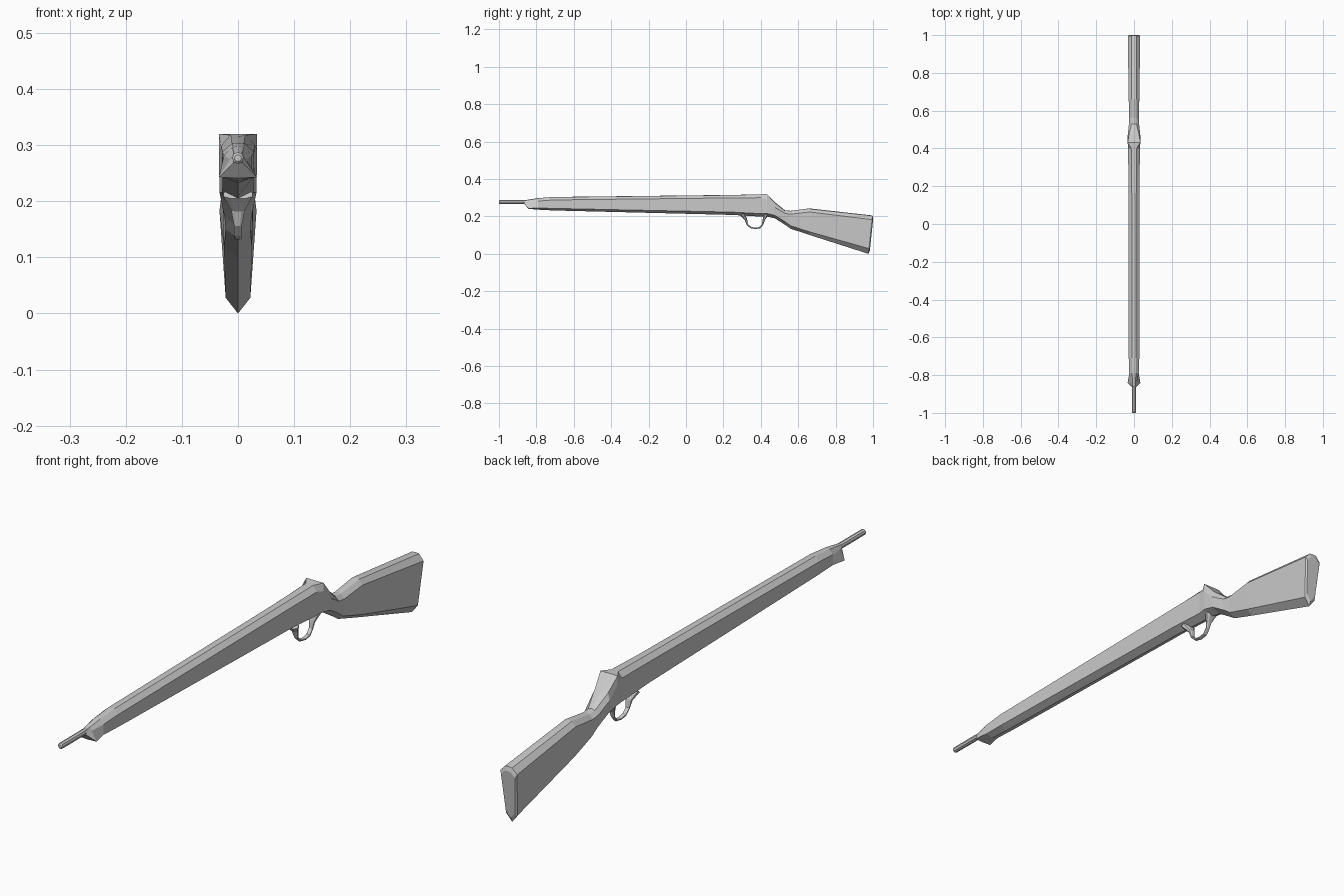
import bpy, bmesh
from mathutils import Vector, Matrix

if "Cube" in bpy.data.objects:
    bpy.data.objects.remove(bpy.data.objects["Cube"])


def loft(name, rings):
    """Skin a list of equal-length point rings and cap both ends."""
    bm = bmesh.new()
    vs = [[bm.verts.new(p) for p in r] for r in rings]
    n = len(vs[0])
    for a, b in zip(vs, vs[1:]):
        for i in range(n):
            j = (i + 1) % n
            bm.faces.new((a[i], a[j], b[j], b[i]))
    bm.faces.new(vs[0])
    bm.faces.new(vs[-1])
    bmesh.ops.recalc_face_normals(bm, faces=bm.faces)
    me = bpy.data.meshes.new(name)
    bm.to_mesh(me)
    bm.free()
    ob = bpy.data.objects.new(name, me)
    bpy.context.collection.objects.link(ob)
    return ob


# Stock and receiver: y, top z, then (half width, z) at three corners, bottom z
sections = [
    (-0.865, .286, .006, .285, .010, .279, .008, .269, .267),
    (-0.842, .290, .008, .288, .014, .275, .034, .243, .241),
    (-0.79, .298, .010, .296, .025, .282, .025, .245, .236),
    (-0.71, .304, .011, .303, .028, .288, .027, .243, .232),
    (0.25, .315, .012, .314, .030, .299, .028, .223, .208),
    (0.40, .318, .014, .318, .031, .300, .029, .215, .199),
    (0.432, .320, .034, .320, .034, .290, .033, .216, .199),
    (0.475, .276, .026, .273, .033, .248, .031, .206, .190),
    (0.53, .232, .013, .229, .027, .216, .024, .172, .155),
    (0.56, .230, .012, .227, .026, .212, .022, .150, .134),
    (0.66, .243, .013, .240, .028, .224, .025, .118, .101),
    (0.997, .205, .014, .203, .033, .183, .022, .028, .000),
]
rings = []
for y, zt, wt, z1, w, z2, wl, z3, zb in sections:
    half = [(wt, z1), (w, z2), (wl, z3)]
    pts = [(0, zt)] + half + [(0, zb)] + [(-a, b) for a, b in reversed(half)]
    lean = 0.105 if y > 0.9 else 0
    rings.append([(px, y + lean * (pz - zt), pz) for px, pz in pts])

# Butt plate: slightly smaller, raised end ring
mid = Vector((0, .986, .11))
rings.append([mid + (Vector(p) - mid) * .84 + Vector((0, .006, 0)) for p in rings[-1]])
loft("stock", rings)

# Barrel with a chamfered muzzle
bm = bmesh.new()
bmesh.ops.create_cone(bm, cap_ends=True, segments=8, radius1=.0105, radius2=.0105, depth=.2,
                      matrix=Matrix.Translation((0, -.9, .277)) @ Matrix.Rotation(1.5707963, 4, 'X'))
edges = [e for e in bm.edges if all(v.co.y < -.99 for v in e.verts)]
bmesh.ops.bevel(bm, geom=edges, offset=.004, segments=1, affect='EDGES')
me = bpy.data.meshes.new("barrel")
bm.to_mesh(me)
bm.free()
bpy.context.collection.objects.link(bpy.data.objects.new("barrel", me))

# Trigger guard: path of y, z, half width, half thickness
path = [(.300, .212, .026, .012), (.320, .185, .012, .007), (.327, .158, .007, .004),
        (.345, .141, .007, .004), (.370, .136, .007, .004), (.395, .140, .007, .004),
        (.410, .158, .007, .004), (.415, .180, .010, .006), (.428, .210, .022, .012)]
rings = []
for i, (y, z, w, t) in enumerate(path):
    a, b = path[max(i - 1, 0)], path[min(i + 1, len(path) - 1)]
    d = Vector((0, b[0] - a[0], b[1] - a[1])).normalized()
    nrm = Vector((0, -d.z, d.y))
    c = Vector((0, y, z))
    prof = [(w, .5), (w * .5, 1), (-w * .5, 1), (-w, .5), (-w, -.5), (-w * .5, -1), (w * .5, -1), (w, -.5)]
    rings.append([c + Vector((px, 0, 0)) + nrm * (k * t) for px, k in prof])
loft("trigger_guard", rings)
